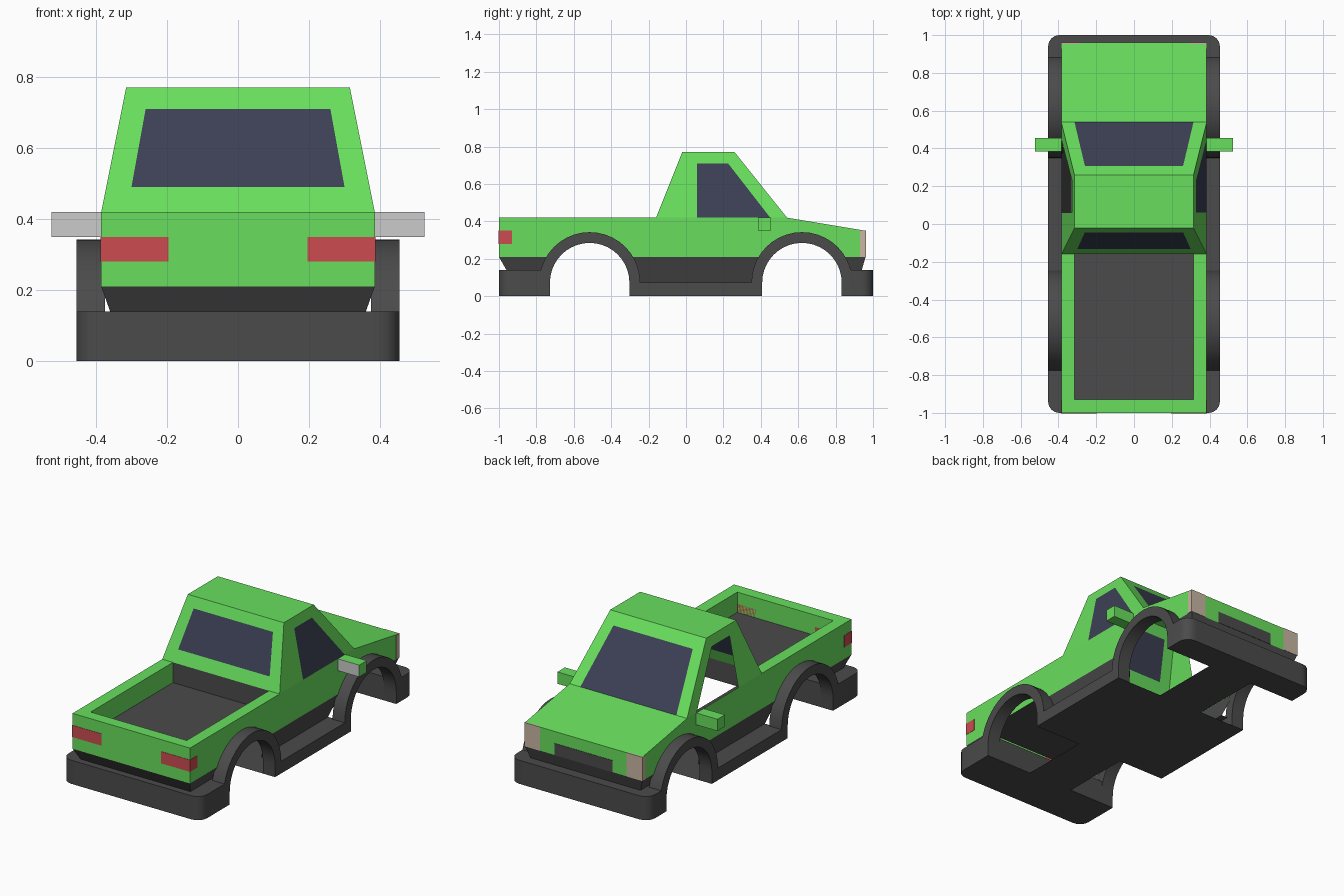
import bpy, bmesh, math
from mathutils import Vector

cube = bpy.data.objects.get("Cube")
if cube:
    bpy.data.objects.remove(cube, do_unlink=True)


def material(name, rgb):
    m = bpy.data.materials.new(name)
    m.use_nodes = True
    m.diffuse_color = (*rgb, 1)
    m.node_tree.nodes["Principled BSDF"].inputs["Base Color"].default_value = (*rgb, 1)
    return m


GREEN = material("green paint", (.14, .74, .11))
DARK = material("dark plastic", (.07, .07, .07))
GLASS = material("navy glass", (.045, .051, .09))
RED = material("red lamp", (.60, .07, .08))
BEIGE = material("beige lamp", (.58, .47, .36))
SILVER = material("mirror silver", (.6, .6, .6))


def finish(name, bm, *mats):
    me = bpy.data.meshes.new(name)
    bm.to_mesh(me)
    bm.free()
    ob = bpy.data.objects.new(name, me)
    bpy.context.collection.objects.link(ob)
    for m in mats:
        me.materials.append(m)
    return ob


def face(bm, pts, out, mat=0):
    """One flat face, turned towards the direction out."""
    f = bm.faces.new([bm.verts.new(p) for p in pts])
    f.normal_update()
    if f.normal.dot(Vector(out)) < 0:
        f.normal_flip()
    f.material_index = mat
    return f


def box(name, lo, hi, *mats):
    bm = bmesh.new()
    bmesh.ops.create_cube(bm, size=1)
    for v in bm.verts:
        v.co = [(a + b) / 2 + c * (b - a) for a, b, c in zip(lo, hi, v.co)]
    return finish(name, bm, *mats)


def sided(name, s, x0, x1, *yz):
    """Box on one side of the model, mirrored by s."""
    a, b = sorted((s * x0, s * x1))
    return a, b


W, ROOF_W = .385, .315            # body and roof half widths
BELT, ROOF, SILL = .42, .77, .21  # heights
BACK, NOSE = -1, .96
REAR_AXLE, FRONT_AXLE, HUB = -.515, .62, .0725


def arc(c, r, z_end, n=20):
    """Arch points from front to back, both ends at height z_end."""
    a0 = math.asin((z_end - HUB) / r)
    angles = [a0 + (math.pi - 2 * a0) * i / n for i in range(n + 1)]
    return [(c + r * math.cos(a), HUB + r * math.sin(a)) for a in angles]


# Lower body shell: sides with arch cut-outs, nose, tail, bonnet and bed rim
bm = bmesh.new()
outline = [(BACK, BELT), (.54, BELT), (NOSE, .35), (NOSE, SILL)]
outline += arc(FRONT_AXLE, .25, SILL) + arc(REAR_AXLE, .25, SILL) + [(BACK, SILL)]
for s in (1, -1):
    face(bm, [(s * W, y, z) for y, z in outline], (s, 0, 0))


def cross(bm, y0, z0, y1, z1, w0, w1, out, mat=0):
    """Full-width quad between two heights or lengths."""
    face(bm, [(-w0, y0, z0), (w0, y0, z0), (w1, y1, z1), (-w1, y1, z1)], out, mat)


cross(bm, BACK, SILL, BACK, BELT, W, W, (0, -1, 0))
cross(bm, NOSE, SILL, NOSE, .35, W, W, (0, 1, 0))
cross(bm, .54, BELT, NOSE, .35, W, W, (0, 0, 1))
BED_W, BED_BACK, BED_FRONT, BED_Z = .315, -.93, -.16, .30
cross(bm, BACK, BELT, BED_BACK, BELT, W, W, (0, 0, 1))
cross(bm, BED_BACK, BED_Z, BED_BACK, BELT, BED_W, BED_W, (0, 1, 0))
for s in (1, -1):
    rim = [(W, BED_BACK), (BED_W, BED_BACK), (BED_W, BED_FRONT), (W, BED_FRONT)]
    face(bm, [(s * x, y, BELT) for x, y in rim], (0, 0, 1))
    wall = [(BED_BACK, BED_Z), (BED_FRONT, BED_Z), (BED_FRONT, BELT), (BED_BACK, BELT)]
    face(bm, [(s * BED_W, y, z) for y, z in wall], (-s, 0, 0))
finish("body_shell", bm, GREEN)

# Bed floor and front bulkhead
bm = bmesh.new()
cross(bm, BED_BACK, BED_Z, BED_FRONT, BED_Z, BED_W, BED_W, (0, 0, 1))
cross(bm, BED_FRONT, BED_Z, BED_FRONT, BELT, BED_W, BED_W, (0, -1, 0))
finish("bed_liner", bm, DARK)

# Cab: four sloping frames with window panes, and the roof
bm = bmesh.new()


def t_of(z):
    return (z - BELT) / (ROOF - BELT)


def framed(bm, outer, inner, place, out, pane=True):
    o = [place(*p) for p in outer]
    i = [place(*p) for p in inner]
    for k in range(4):
        n = (k + 1) % 4
        if k == 0 and inner[0][1] == outer[0][1]:
            continue                  # the pane reaches the lower edge
        face(bm, [o[k], o[n], i[n], i[k]], out)
    if pane:
        face(bm, i, out, 1)


end = [(-W, BELT), (W, BELT), (ROOF_W, ROOF), (-ROOF_W, ROOF)]
framed(bm, end, [(-.315, BELT), (.315, BELT), (.26, .71), (-.26, .71)],
       lambda x, z: (x, .54 - .28 * t_of(z), z), (0, 1, 1))
framed(bm, end, [(-.30, .49), (.30, .49), (.26, .71), (-.26, .71)],
       lambda x, z: (x, -.16 + .14 * t_of(z), z), (0, -1, 1))
for s in (1, -1):                     # the window on the -x side is open
    framed(bm, [(-.16, BELT), (.54, BELT), (.26, ROOF), (-.02, ROOF)],
           [(.06, BELT), (.45, BELT), (.225, .71), (.06, .71)],
           lambda y, z: (s * (W - .07 * t_of(z)), y, z), (s, 0, 0), s > 0)
cross(bm, -.02, ROOF, .26, ROOF, ROOF_W, ROOF_W, (0, 0, 1))
finish("cab", bm, GREEN, GLASS)

# Skirt tapering inwards below the body
bm = bmesh.new()
LOW_W = .36
cross(bm, BACK, SILL, -.96, .14, W, LOW_W, (0, -1, 0))
cross(bm, NOSE, SILL, .94, .14, W, LOW_W, (0, 1, 0))
for s in (1, -1):
    for top, low, z, w in (((BACK, -.724), (-.96, -.75), .14, LOW_W),
                           ((.829, NOSE), (.86, .94), .14, LOW_W),
                           ((-.306, .411), (-.26, .365), .07, .335)):
        face(bm, [(s * W, top[0], SILL), (s * W, top[1], SILL),
                  (s * w, low[1], z), (s * w, low[0], z)], (s, 0, 0))
    face(bm, [(s * x, y, .07) for x, y in
              ((.335, -.26), (W, -.26), (W, .365), (.335, .365))], (0, 0, 1))
finish("skirt", bm, DARK)

# Side trim: arch flares, sills and rounded bumper ends in one profile
TRIM_IN, TRIM_OUT, BUMPER_Z = .375, .455, .14
profile = [(-1, 0), (REAR_AXLE - .2125, 0)] + arc(REAR_AXLE, .2125, HUB)[::-1]
profile += [(REAR_AXLE + .2125, 0), (FRONT_AXLE - .2125, 0)]
profile += arc(FRONT_AXLE, .2125, HUB)[::-1] + [(FRONT_AXLE + .2125, 0), (1, 0), (1, BUMPER_Z)]
a0 = [p for p in arc(FRONT_AXLE, .27, HUB) if p[0] < FRONT_AXLE or p[1] > BUMPER_Z]
a1 = [p for p in arc(REAR_AXLE, .27, HUB) if p[0] > REAR_AXLE or p[1] > BUMPER_Z]
reach = math.sqrt(.27 ** 2 - (BUMPER_Z - HUB) ** 2)
profile += [(FRONT_AXLE + reach, BUMPER_Z)] + a0 + a1
profile += [(REAR_AXLE - reach, BUMPER_Z), (-1, BUMPER_Z)]
for s, side in ((1, "left"), (-1, "right")):
    bm = bmesh.new()
    f = face(bm, [(s * TRIM_IN, y, z) for y, z in profile], (-s, 0, 0))
    ext = bmesh.ops.extrude_face_region(bm, geom=[f], use_keep_orig=True)
    moved = [g for g in ext["geom"] if isinstance(g, bmesh.types.BMVert)]
    bmesh.ops.translate(bm, verts=moved, vec=(s * (TRIM_OUT - TRIM_IN), 0, 0))
    corners = [e for e in bm.edges if all(abs(v.co.x) > TRIM_OUT - .001
               and abs(v.co.y) > .999 for v in e.verts)]
    bmesh.ops.bevel(bm, geom=corners, offset=.06, segments=4, profile=.5, affect='EDGES')
    bmesh.ops.recalc_face_normals(bm, faces=bm.faces)
    trim = finish(side + "_trim", bm, DARK)
    bpy.ops.object.select_all(action='DESELECT')
    trim.select_set(True)
    bpy.context.view_layer.objects.active = trim
    bpy.ops.object.shade_smooth_by_angle(angle=math.radians(30))

# Bumpers and floor pan with wheel notches
box("tail_bumper", (-TRIM_IN, -1, 0), (TRIM_IN, REAR_AXLE - .2125, BUMPER_Z), DARK)
box("nose_bumper", (-TRIM_IN, FRONT_AXLE + .2125, 0), (TRIM_IN, 1, BUMPER_Z), DARK)
bm = bmesh.new()
NOTCH = .15
for y0, y1, w in ((-.7275, -.3025, NOTCH), (-.3025, .4075, TRIM_IN), (.4075, .8325, NOTCH)):
    cross(bm, y0, 0, y1, 0, w, w, (0, 0, -1))
finish("floor_pan", bm, DARK)

# Lamps, mirrors and grille
E = .002
for s, side in ((1, "left"), (-1, "right")):
    def pair(name, x0, x1, ys, zs, *mats):
        a, b = sorted((s * x0, s * x1))
        return box(side + name, (a, ys[0], zs[0]), (b, ys[1], zs[1]), *mats)
    pair("_tail_lamp", .195, W + E, (BACK - E, -.93), (.28, .35), RED)
    pair("_head_lamp", .285, W + E, (.93, NOSE + E), (SILL, .351), BEIGE)
    mirror = pair("_mirror", W, .525, (.385, .455), (.35, .42), GREEN, SILVER)
    for p in mirror.data.polygons:
        p.material_index = int(p.normal.y < -.5)
box("grille", (-.19, NOSE - E, SILL), (.19, NOSE + E, .28), DARK)
